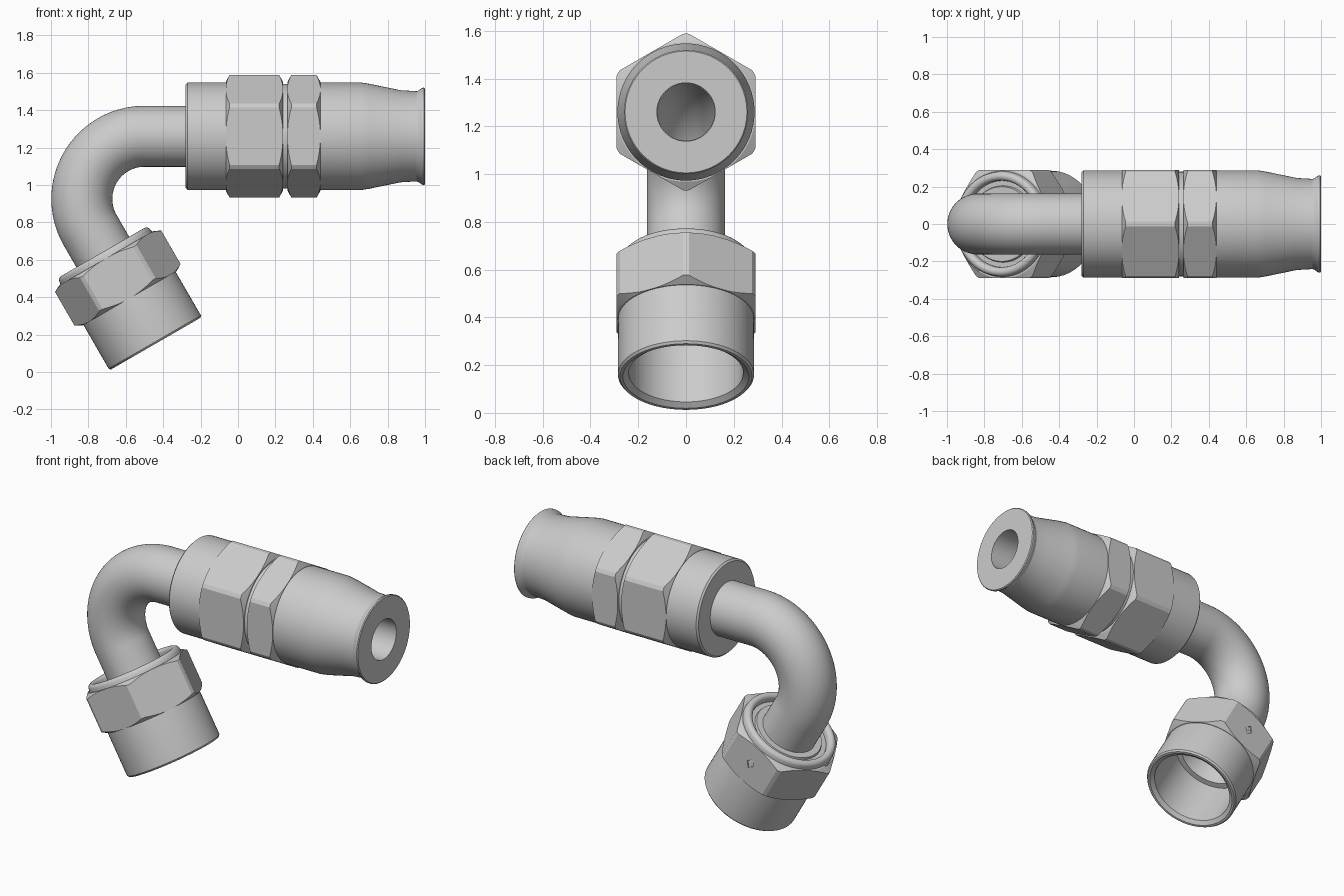
import bpy, bmesh, math
from mathutils import Vector

if "Cube" in bpy.data.objects:
    bpy.data.objects.remove(bpy.data.objects["Cube"])

Y = Vector((0, 1, 0))
# Each frame: origin, axis direction, radial direction in the bend plane
HOSE = (Vector((0, 0, 1.26)), Vector((1, 0, 0)), Vector((0, 0, 1)))
S, C = 0.5, math.sqrt(3) / 2
NUT = (Vector((-0.79, 0, 0.7575)), Vector((S, 0, -C)), Vector((C, 0, S)))


def ring(o, u, r, n=64):
    return [o + r * (math.cos(a) * u + math.sin(a) * Y)
            for a in (2 * math.pi * i / n for i in range(n))]


def skin(name, rings):
    """Join rings of points, last to first, into a closed hollow solid."""
    bm = bmesh.new()
    vs = [[bm.verts.new(p) for p in r] for r in rings]
    n = len(vs[0])
    for a, b in zip(vs, vs[1:] + vs[:1]):
        for i in range(n):
            j = (i + 1) % n
            bm.faces.new((a[i], a[j], b[j], b[i]))
    bmesh.ops.recalc_face_normals(bm, faces=bm.faces)
    me = bpy.data.meshes.new(name)
    bm.to_mesh(me)
    bm.free()
    ob = bpy.data.objects.new(name, me)
    bpy.context.collection.objects.link(ob)
    return ob


def lathe(name, frame, profile, n=64):
    o, d, u = frame
    return skin(name, [ring(o + t * d, u, r, n) for t, r in profile])


def smooth(ob, angle=25):
    bpy.ops.object.select_all(action='DESELECT')
    ob.select_set(True)
    bpy.context.view_layer.objects.active = ob
    bpy.ops.object.shade_smooth_by_angle(angle=math.radians(angle))


def boolean(ob, cutter, op):
    bpy.context.view_layer.objects.active = ob
    m = ob.modifiers.new("cut", 'BOOLEAN')
    m.operation, m.object, m.solver = op, cutter, 'EXACT'
    bpy.ops.object.modifier_apply(modifier=m.name)
    bpy.data.objects.remove(cutter)


def hexagon(name, frame, t0, t1, chamfer0=0.02, chamfer1=0.02):
    """Hexagonal collar with turned, chamfered corners."""
    R = 0.29 / C
    ob = lathe(name, frame, [(t0, 0.23), (t0, R), (t1, R), (t1, 0.23)], 6)
    turned = lathe("turned_cutter", frame,
                   [(t0 - 0.001, 0.25), (t0 - 0.001, 0.29), (t0 + chamfer0, 0.328),
                    (t1 - chamfer1, 0.328), (t1 + 0.001, 0.29), (t1 + 0.001, 0.25)], 96)
    boolean(ob, turned, 'INTERSECT')
    return ob


# Hose socket with tapered, flared end
smooth(lathe("hose_socket", HOSE, [
    (-0.28, 0.122), (-0.28, 0.277), (-0.27, 0.287), (0.235, 0.287), (0.24, 0.28),
    (0.265, 0.28), (0.27, 0.287), (0.66, 0.287), (0.70, 0.281), (0.87, 0.246),
    (0.955, 0.241), (0.965, 0.245), (0.985, 0.259), (0.995, 0.26), (1.0, 0.255), (1.0, 0.122)]))
smooth(hexagon("socket_large_hex", HOSE, -0.065, 0.24), 15)
smooth(hexagon("socket_small_hex", HOSE, 0.265, 0.44), 15)

# Hollow tube: straight run, 120 degree bend, straight run into the nut
path = [(Vector((-0.26, 0, 1.26)), Vector((0, 0, 1)))]
centre = Vector((-0.5, 0, 0.925))
for i in range(41):
    a = math.radians(90 + 3 * i)
    u = Vector((math.cos(a), 0, math.sin(a)))
    path.append((centre + 0.335 * u, u))
path.append((path[-1][0] + 0.22 * NUT[1], path[-1][1]))
smooth(skin("bent_tube", [ring(p, u, 0.163) for p, u in path] +
            [ring(p, u, 0.12) for p, u in reversed(path)]))

# Swivel nut body with rolled bead at the back and stepped bore
bead = [(0.158 - 0.024 * math.sin(a), 0.256 - 0.024 * math.cos(a))
        for a in (math.pi * i / 10 for i in range(11))]
smooth(lathe("nut_body", NUT, [(0.165, 0.14), (0.165, 0.2), (0.178, 0.205), (0.178, 0.232)] +
             bead + [(0.178, 0.284), (0.69, 0.285), (0.70, 0.277), (0.70, 0.264),
                     (0.683, 0.24), (0.36, 0.24), (0.36, 0.205), (0.24, 0.12)]))

# Nut hexagon with a small diamond notch in its rear flat
nut_hex = hexagon("nut_hex", NUT, 0.172, 0.42, 0.02, 0.022)
o, d, u = NUT
mid = o + 0.29 * d + 0.29 * Y
notch = skin("notch_cutter", [[mid + y * Y + s * (ca * d + cb * u)
                               for ca, cb in ((1, 0), (0, 0.8), (-1, 0), (0, -0.8))]
                              for y, s in ((-0.015, 0.032), (0.02, 0.032),
                                           (0.02, 0.001), (-0.015, 0.001))])
boolean(nut_hex, notch, 'DIFFERENCE')
smooth(nut_hex, 15)
